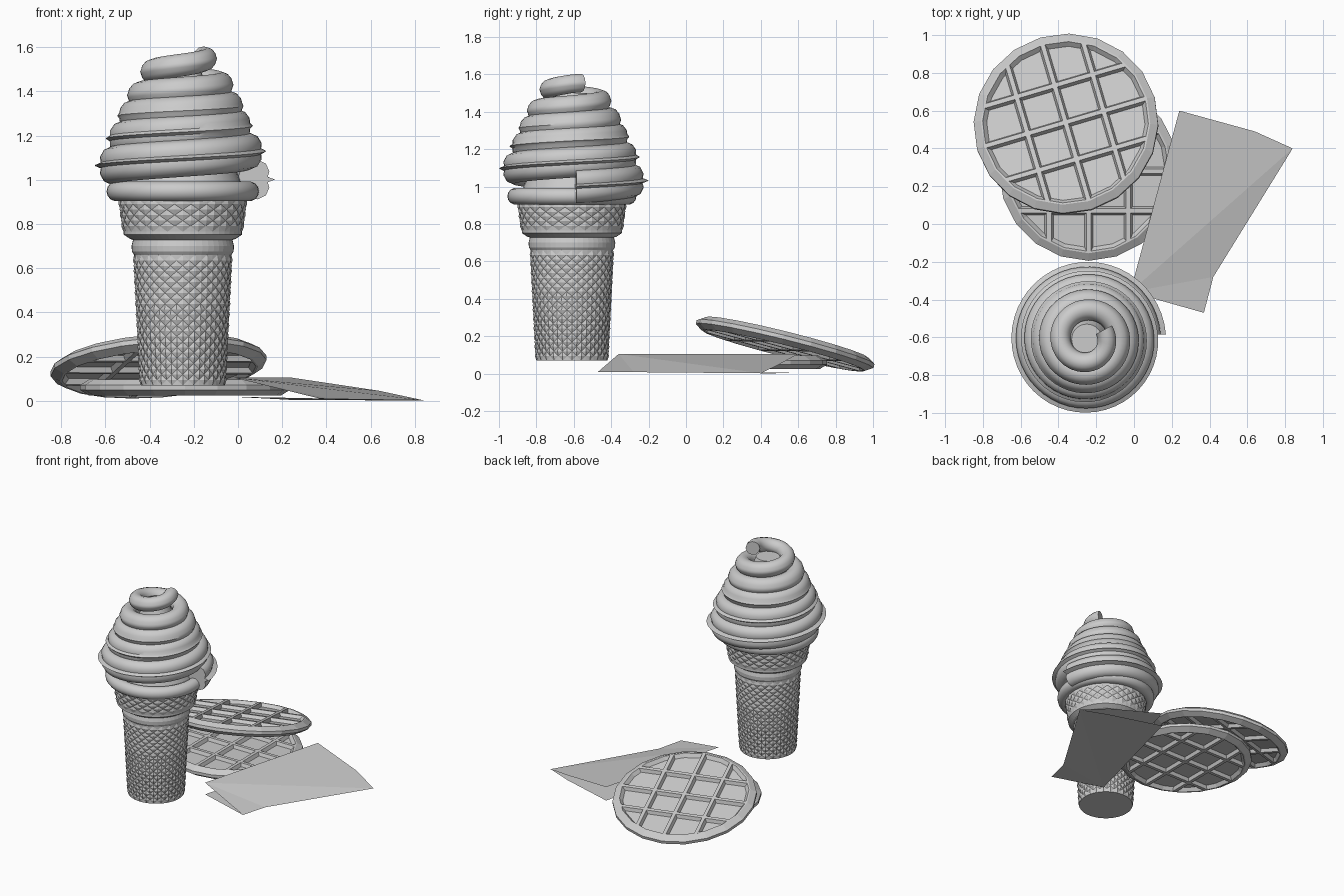
import bpy, math
from mathutils import Matrix, Vector

if "Cube" in bpy.data.objects:
    bpy.data.objects.remove(bpy.data.objects["Cube"])

CX, CY = -0.25, -0.61      # cone axis


def make(name, verts, faces, smooth=None, matrix=None):
    me = bpy.data.meshes.new(name)
    me.from_pydata([tuple(v) for v in verts], [], faces)
    me.validate()
    ob = bpy.data.objects.new(name, me)
    bpy.context.collection.objects.link(ob)
    if matrix:
        ob.matrix_world = matrix
    bpy.ops.object.select_all(action='DESELECT')
    ob.select_set(True)
    bpy.context.view_layer.objects.active = ob
    bpy.ops.object.mode_set(mode='EDIT')
    bpy.ops.mesh.select_all(action='SELECT')
    bpy.ops.mesh.normals_make_consistent(inside=False)
    bpy.ops.object.mode_set(mode='OBJECT')
    if smooth:
        bpy.ops.object.shade_smooth_by_angle(angle=math.radians(smooth))
    return ob


def grid_faces(rows, n):
    return [(i*n + j, i*n + (j+1) % n, (i+1)*n + (j+1) % n, (i+1)*n + j)
            for i in range(rows-1) for j in range(n)]


def lerp_keys(keys, t):
    i = min(int(t), len(keys) - 2)
    return keys[i] + (keys[i+1] - keys[i]) * (t - i)


# ---- wafer cup: studded bands (bump rows) between plain rings ----
def cup():
    n, rings = 48, []

    def band(r0, z0, r1, z1, rows):
        for i in range(rows + 1):
            f = i / rows
            rings.append((r0 + (r1-r0)*f, z0 + (z1-z0)*f, 0 < i < rows))
    band(.19, .07, .220, .66, 24)
    rings.extend([(.230, .675, False), (.232, .70, False), (.225, .728, False),
                  (.238, .732, False), (.268, .752, False)])
    band(.268, .765, .288, .915, 6)
    rings.append((.295, .94, False))
    verts = []
    for i, (r, z, bump) in enumerate(rings):
        for j in range(n):
            q = r + (.007 if bump and (i + j) % 2 else 0)
            a = math.tau * j / n
            verts.append((CX + q*math.cos(a), CY + q*math.sin(a), z))
    faces = []
    for k, (a, b, c, d) in enumerate(grid_faces(len(rings), n)):
        i, j = divmod(k, n)
        # diagonals join the low corners so every stud is a small pyramid
        faces += [(a, b, d), (b, c, d)] if (i + j) % 2 else [(a, b, c), (a, c, d)]
    top = (len(rings) - 1) * n
    faces += [tuple(range(n)), tuple(range(top, top + n))]
    make("wafer_cup", verts, faces)


# ---- soft cream: lobed section swept up a shrinking spiral ----
def swirl():
    half = [(1, 0), (.62, .13), (.70, .42), (.52, .80), (.1, 1), (-.4, .85), (-.75, .5)]
    sect = half + [(-.9, 0)] + [(u, -v) for u, v in half[:0:-1]]
    heights = [1.0, 1.13, 1.245, 1.335, 1.43, 1.55, 1.60]
    outer = [.42, .378, .318, .275, .23, .155, .12]
    t0, t1, steps, m = .01, 5.08, 240, len(sect)
    verts = []
    for i in range(steps + 1):
        t = t0 + (t1 - t0) * i / steps
        size = .09 - .008 * t
        rc, z = lerp_keys(outer, t) - size, lerp_keys(heights, t)
        blend = min(t / 3, 1) * .85
        a = math.tau * t
        for u, v in sect:
            ln = math.hypot(u, v)
            u2, v2 = u + (u/ln - u)*blend, v + (v/ln - v)*blend
            r = rc + size * u2
            verts.append((CX + r*math.cos(a), CY + r*math.sin(a), z + size * v2))
    faces = grid_faces(steps + 1, m)
    faces += [tuple(range(m)), tuple(range(steps*m, steps*m + m))]
    make("cream_swirl", verts, faces, 45)


cup()
swirl()

bpy.ops.mesh.primitive_torus_add(location=(CX, CY, .948), major_radius=.30, minor_radius=.045,
                                 major_segments=48, minor_segments=14)
bpy.context.object.name = "cream_base_ring"
bpy.ops.object.shade_smooth_by_angle(angle=math.radians(45))
bpy.ops.mesh.primitive_cone_add(vertices=32, radius1=.28, radius2=.08, depth=.56,
                                location=(CX, CY, 1.22))
bpy.context.object.name = "cream_core"
bpy.ops.object.shade_smooth_by_angle(angle=math.radians(45))


# ---- round waffles: chamfered disc with ridges on both faces ----
def waffle(name, R, matrix, h=.036, core=.012, n=20):
    side = [(.001, core), (R - .07, core), (R - .05, h), (R - .04, h), (R, h * .3)]
    prof = side + [(r, -z) for r, z in reversed(side)]
    verts = [(r*math.cos(math.tau*j/n), r*math.sin(math.tau*j/n), z)
             for r, z in prof for j in range(n)]
    faces = grid_faces(len(prof), n)
    faces += [tuple(range(n)), tuple(range(len(verts) - n, len(verts)))]
    for turn in (0, math.pi / 2):
        rot = Matrix.Rotation(turn, 3, 'Z')
        for off in (-.21, 0, .21):
            L = math.sqrt((R - .05)**2 - off**2)
            for s in (1, -1):
                b = len(verts)
                for x in (-L, L):
                    for y, z in ((-.028, 0), (-.012, h), (.012, h), (.028, 0)):
                        verts.append(rot @ Vector((x, off + y, s * z)))
                faces += [(b+k, b+(k+1) % 4, b+4+(k+1) % 4, b+4+k) for k in range(4)]
                faces += [(b, b+1, b+2, b+3), (b+4, b+5, b+6, b+7)]
    make(name, verts, faces, matrix=matrix)


waffle("lower_waffle", .475, Matrix.Translation((-.24, .28, .06)))
tilt = (Matrix.Translation((-.36, .53, .158)) @ Matrix.Rotation(math.radians(-14), 4, 'X')
        @ Matrix.Rotation(math.radians(-4), 4, 'Y') @ Matrix.Rotation(math.radians(16), 4, 'Z'))
waffle("upper_waffle", .49, tilt)

# ---- folded napkin: raised top sheet, flat bottom sheet, joined on the right ----
napkin = [(-.02, -.36, .105), (.37, -.47, .01), (.42, -.28, .008), (.84, .40, .002),
          (.64, .49, .045), (.24, .60, .105),
          (-.02, -.36, .018), (.24, .60, .004), (.64, .48, .002)]
make("napkin", napkin, [(0, 1, 2), (0, 2, 3), (0, 3, 4, 5), (6, 2, 1), (6, 3, 2), (6, 7, 8, 3)])
